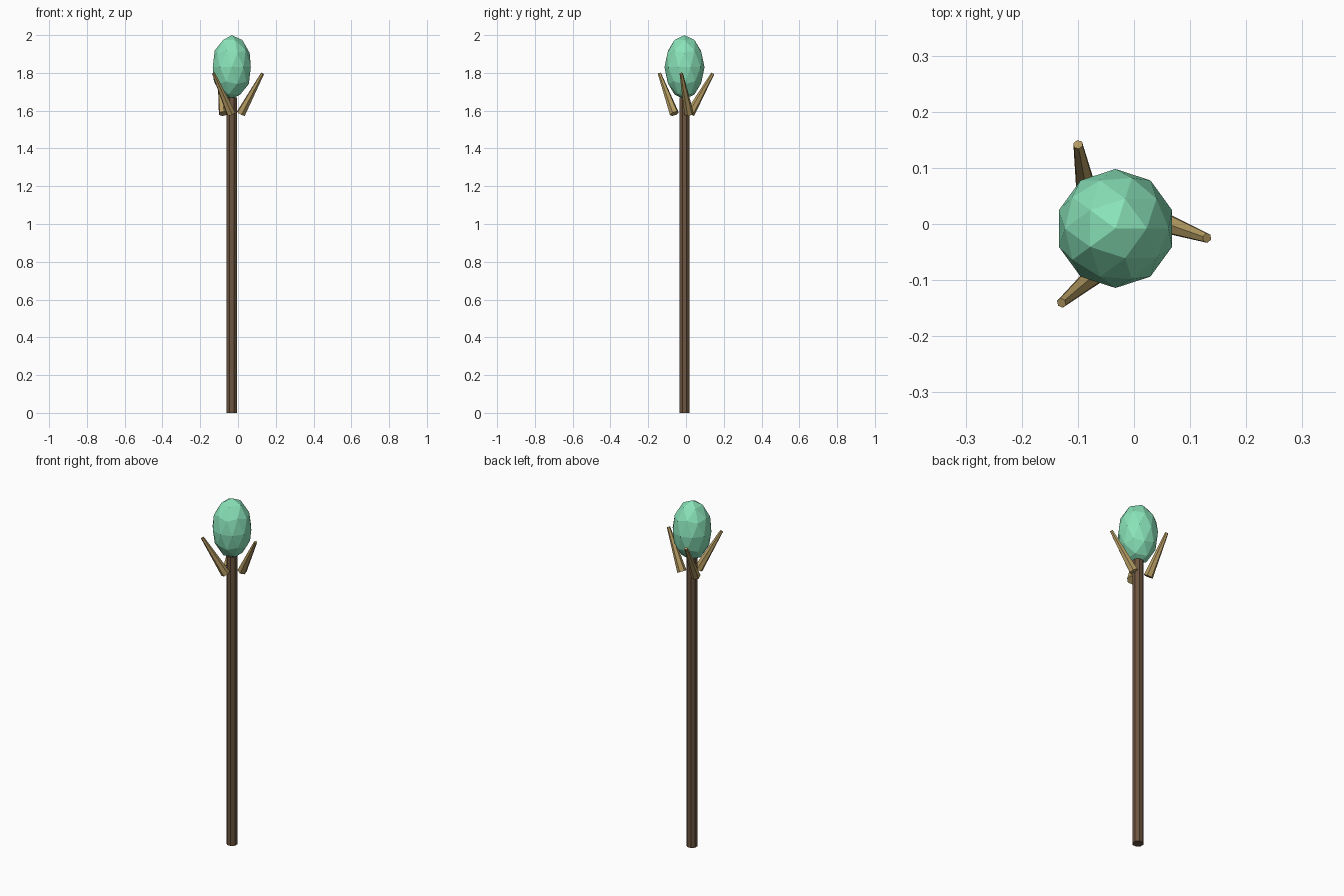
import bpy, math
from mathutils import Vector, Matrix

if "Cube" in bpy.data.objects:
    bpy.data.objects.remove(bpy.data.objects["Cube"])

CX, CY = -0.033, -0.008


def colour(obj, name, rgb):
    mat = bpy.data.materials.get(name) or bpy.data.materials.new(name)
    mat.diffuse_color = (*rgb, 1)
    mat.use_nodes = True
    mat.node_tree.nodes["Principled BSDF"].inputs["Base Color"].default_value = mat.diffuse_color
    obj.data.materials.append(mat)


def tapered(name, a, b, r1, r2, sides, spin=0.0):
    """Flat-sided cone running from point a to point b."""
    a, b = Vector(a), Vector(b)
    bpy.ops.mesh.primitive_cone_add(vertices=sides, radius1=r1, radius2=r2, depth=(b - a).length)
    obj = bpy.context.object
    obj.name = name
    turn = (b - a).to_track_quat('Z', 'Y').to_matrix().to_4x4()
    obj.matrix_world = Matrix.Translation((a + b) / 2) @ turn @ Matrix.Rotation(spin, 4, 'Z')
    return obj


# Wooden shaft
shaft = tapered("shaft", (CX, CY, 0), (CX, CY, 1.67), 0.03, 0.03, 8, math.pi / 8)
colour(shaft, "wood", (0.15, 0.09, 0.05))

# Faceted, stretched gem
bpy.ops.mesh.primitive_ico_sphere_add(subdivisions=2, radius=0.106, location=(CX, CY, 1.83))
gem = bpy.context.object
gem.name = "gem"
gem.scale.z = 1.6
colour(gem, "jade", (0.25, 0.76, 0.48))

# Three slanted prongs holding the gem
for i in range(3):
    rot = Matrix.Rotation(math.radians(120 * i), 3, 'Z')
    base = rot @ Vector((0.048, 0.024, 0)) + Vector((CX, CY, 1.584))
    tip = rot @ Vector((0.163, -0.017, 0)) + Vector((CX, CY, 1.797))
    prong = tapered(f"prong_{i + 1}", base, tip, 0.025, 0.009, 6)
    colour(prong, "brass", (0.45, 0.32, 0.12))
